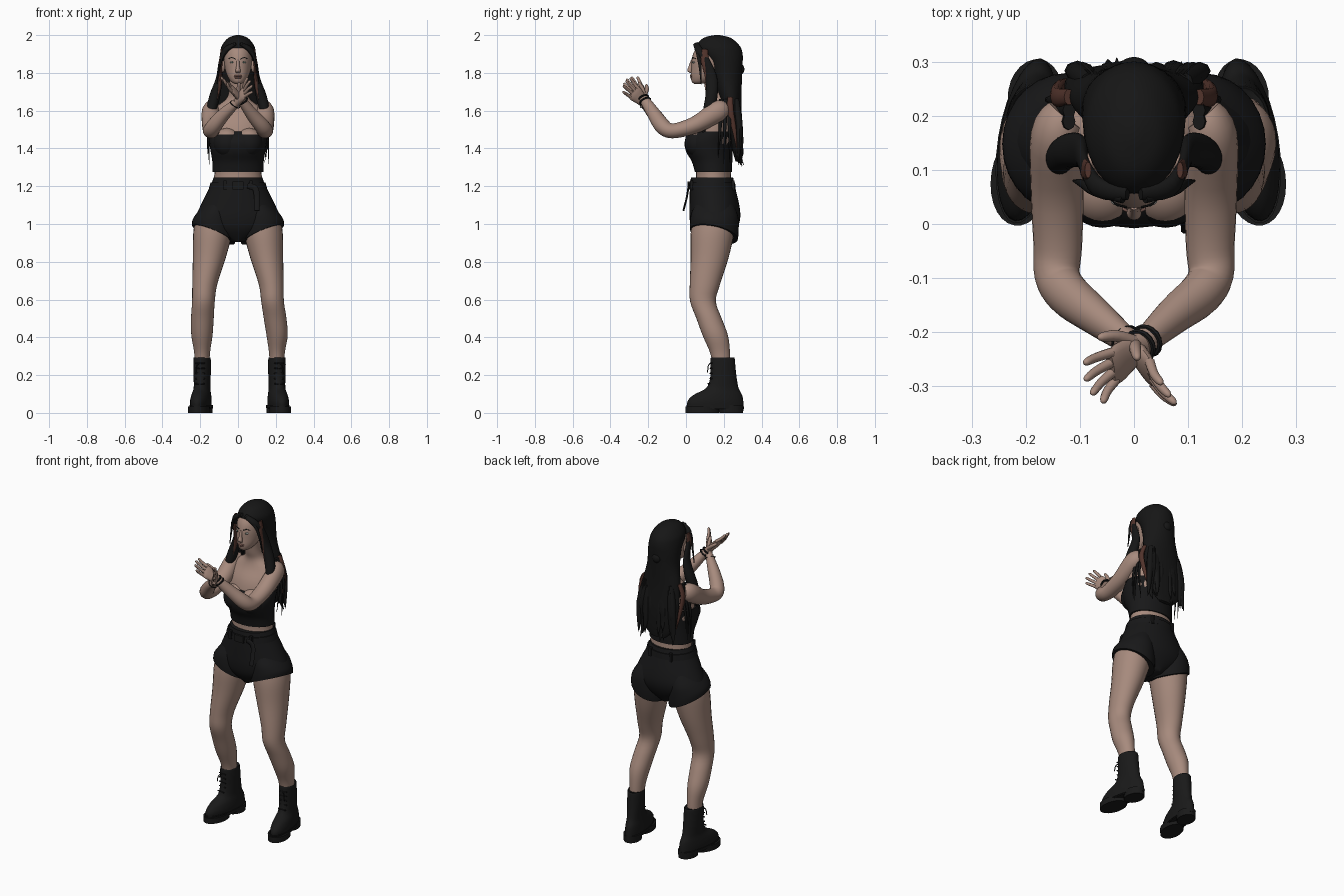
import bpy, bmesh, math, random
from mathutils import Vector

random.seed(4)


def material(name, rgb):
    m = bpy.data.materials.new(name)
    m.diffuse_color = (*rgb, 1)
    return m


SKIN = material("skin", (0.385, 0.255, 0.205))
CLOTH = material("black cloth", (0.009, 0.009, 0.0095))
HAIR = material("black hair", (0.008, 0.008, 0.008))
BROWN = material("brown hair", (0.085, 0.034, 0.025))
LEATHER = material("boot leather", (0.010, 0.010, 0.010))
LIPS = material("lips", (0.27, 0.14, 0.115))
WHITE = material("eye white", (0.45, 0.45, 0.42))
IRIS = material("iris", (0.05, 0.09, 0.07))


def finish(name, bm, mats, angle=50):
    bmesh.ops.recalc_face_normals(bm, faces=bm.faces)
    me = bpy.data.meshes.new(name)
    bm.to_mesh(me)
    bm.free()
    for m in mats:
        me.materials.append(m)
    ob = bpy.data.objects.new(name, me)
    bpy.context.collection.objects.link(ob)
    bpy.ops.object.select_all(action='DESELECT')
    ob.select_set(True)
    bpy.context.view_layer.objects.active = ob
    bpy.ops.object.shade_smooth_by_angle(angle=math.radians(angle))
    return ob


def spline(pts, n):
    """Catmull-Rom through stations of any number of values."""
    out = []
    for i in range(len(pts) - 1):
        a, b, c, d = (pts[max(0, min(len(pts) - 1, i + k))] for k in (-1, 0, 1, 2))
        for j in range(n):
            t = j / n
            out.append([q + .5 * t * (r - p + t * (2*p - 5*q + 4*r - s + t * (3*(q - r) + s - p)))
                        for p, q, r, s in zip(a, b, c, d)])
    return out + [list(pts[-1])]


def loft(name, pts, mat, flat=False, seg=24, n=4, ref=(1, 0, 0), warp=None):
    """Skin elliptical rings (x, y, z, ra, rb); flat keeps the rings horizontal."""
    bm = bmesh.new()
    st = spline(pts, n)
    rings = []
    for i, (x, y, z, ra, rb) in enumerate(st):
        p = Vector((x, y, z))
        t = Vector(st[min(i + 1, len(st) - 1)][:3]) - Vector(st[max(i - 1, 0)][:3])
        t = Vector((0, 0, 1)) if flat else t.normalized()
        u = Vector(ref)
        u = (u - t * u.dot(t)).normalized()
        v = t.cross(u)
        ring = []
        for k in range(seg):
            a = 2 * math.pi * k / seg
            co = p + u * max(ra, .001) * math.cos(a) + v * max(rb, .001) * math.sin(a)
            ring.append(bm.verts.new(warp(co) if warp else co))
        rings.append(ring)
    for a, b in zip(rings, rings[1:]):
        for k in range(seg):
            bm.faces.new((a[k], a[(k + 1) % seg], b[(k + 1) % seg], b[k]))
    bm.faces.new(rings[0])
    bm.faces.new(rings[-1])
    return finish(name, bm, [mat])


def blob(name, c, r, mats, rule=None):
    bm = bmesh.new()
    bmesh.ops.create_uvsphere(bm, u_segments=24, v_segments=16, radius=1)
    for v in bm.verts:
        v.co = Vector(c) + Vector([v.co[i] * r[i] for i in range(3)])
    if rule:
        for f in bm.faces:
            f.material_index = rule(f.calc_center_median())
    return finish(name, bm, mats)


def box(name, c, r, mat):
    bm = bmesh.new()
    bmesh.ops.create_cube(bm, size=2)
    for v in bm.verts:
        v.co = Vector(c) + Vector([v.co[i] * r[i] for i in range(3)])
    return finish(name, bm, [mat], 30)


def ring(name, c, axis, r, thick, mat, count=16):
    """Closed bangle from short tube segments round an axis."""
    q = Vector(axis).to_track_quat('Z', 'Y')
    bm = bmesh.new()
    vs = []
    for i in range(count):
        a = 2 * math.pi * i / count
        vs.append([bm.verts.new(Vector(c) + q @ Vector((
            (r + thick * math.cos(b)) * math.cos(a), (r + thick * math.cos(b)) * math.sin(a),
            thick * math.sin(b)))) for b in [k * math.pi / 3 for k in range(6)]])
    for i in range(count):
        for k in range(6):
            j, m = (i + 1) % count, (k + 1) % 6
            bm.faces.new((vs[i][k], vs[j][k], vs[j][m], vs[i][m]))
    finish(name, bm, [mat])


# torso and cropped top
loft("torso", [(0, .145, 1.18, .135, .1), (0, .145, 1.27, .125, .092), (0, .14, 1.38, .135, .1),
               (0, .145, 1.46, .147, .105), (0, .155, 1.54, .148, .095), (0, .17, 1.61, .125, .07),
               (0, .165, 1.66, .065, .052), (0, .15, 1.71, .047, .048), (0, .14, 1.78, .046, .05)],
     SKIN, True)
loft("crop_top", [(0, .145, 1.275, .135, .098), (0, .138, 1.33, .136, .107), (0, .124, 1.38, .144, .122),
                  (0, .12, 1.43, .153, .128), (0, .13, 1.465, .156, .122), (0, .145, 1.49, .155, .108)],
     CLOTH, True)
for s in (-1, 1):
    blob("bust", (s * .058, .068, 1.43), (.073, .075, .078), [SKIN, CLOTH], lambda c: int(c.z < 1.478))

# head, nose, eyes, lips and ears
loft("head", [(0, .06, 1.741, .015, .015), (0, .077, 1.753, .036, .046), (0, .1, 1.78, .055, .075),
              (0, .125, 1.82, .069, .098), (0, .14, 1.87, .075, .11), (0, .15, 1.92, .073, .103),
              (0, .16, 1.965, .05, .07), (0, .16, 1.985, .01, .01)], SKIN, True, 28)
loft("nose", [(0, .034, 1.868, .007, .008), (0, .026, 1.835, .009, .012),
              (0, .02, 1.812, .014, .013), (0, .03, 1.8, .011, .01)], SKIN, True, 12)
blob("upper_lip", (0, .029, 1.784), (.022, .009, .006), [LIPS])
blob("lower_lip", (0, .031, 1.775), (.019, .009, .006), [LIPS])
for s in (-1, 1):
    blob("eye", (s * .03, .0425, 1.856), (.013, .008, .0055), [WHITE])
    blob("iris", (s * .03, .0365, 1.856), (.005, .004, .005), [IRIS])
    loft("eyebrow", [(s * .014, .031, 1.874, .002, .003), (s * .033, .037, 1.881, .002, .003),
                     (s * .05, .052, 1.875, .001, .002)], HAIR, seg=6, ref=(0, 1, 0))
    blob("ear", (s * .08, .115, 1.835), (.011, .018, .032), [SKIN])

# hair: cap falling down the back, small knot, side locks and loose ends
loft("hair_mass", [(0, .165, 2.0, .01, .014), (0, .165, 1.985, .052, .072), (0, .17, 1.945, .085, .113),
                   (0, .184, 1.905, .094, .115), (0, .208, 1.85, .096, .092), (0, .22, 1.76, .1, .076),
                   (0, .238, 1.65, .122, .055), (0, .262, 1.5, .128, .036), (0, .27, 1.39, .105, .024),
                   (0, .275, 1.33, .05, .012)], HAIR, True, 32)
blob("hair_knot", (0, .285, 1.82), (.03, .024, .03), [HAIR])
for s in (-1, 1):
    loft("side_lock", [(s * .012, .056, 1.955, .008, .012), (s * .066, .068, 1.92, .015, .02),
                       (s * .092, .11, 1.86, .01, .018), (s * .1, .135, 1.77, .017, .03),
                       (s * .122, .135, 1.68, .028, .032), (s * .138, .12, 1.61, .026, .028),
                       (s * .135, .1, 1.53, .012, .015), (s * .13, .09, 1.46, .003, .003)], HAIR)
    loft("face_lock", [(s * .02, .047, 1.95, .008, .009), (s * .074, .062, 1.905, .008, .01),
                       (s * .097, .075, 1.83, .005, .008), (s * .112, .08, 1.74, .002, .002)], HAIR, seg=10)
    loft("brown_lock", [(s * .085, .1, 1.925, .006, .015), (s * .09, .1, 1.87, .009, .022),
                        (s * .094, .12, 1.8, .01, .024), (s * .1, .12, 1.73, .01, .015),
                        (s * .11, .11, 1.66, .002, .003)], BROWN, seg=12)
    loft("rear_brown_lock", [(s * .12, .235, 1.67, .01, .015), (s * .143, .235, 1.6, .012, .018),
                             (s * .137, .255, 1.5, .01, .012), (s * .12, .268, 1.4, .002, .002)],
         BROWN, seg=10)
    for i in range(7):
        x, e = s * random.uniform(.01, .12), random.uniform(1.3, 1.42)
        loft("loose_lock", [(x * .8, .26, 1.66, .014, .02), (x, .282, 1.52, .02, .018),
                            (x * 1.05, random.uniform(.27, .295), e + .07, .014, .01),
                            (x * 1.1, random.uniform(.27, .31), e, .001, .001)], HAIR, seg=8)
    for i in range(3):
        loft("shoulder_strand", [(s * .12, .19 + .02 * i, 1.66, .012, .016),
                                 (s * .155, .18 + .025 * i, 1.5, .007, .008),
                                 (s * random.uniform(.14, .165), .17 + .03 * i, random.uniform(1.31, 1.38),
                                  .001, .001)], HAIR, seg=8)

# shorts, with slanted legs
loft("shorts_hips", [(0, .138, 1.245, .13, .112), (0, .14, 1.2, .147, .119), (0, .15, 1.1, .197, .132),
                     (0, .153, 1.03, .222, .134), (0, .15, .97, .18, .118), (0, .15, .905, .035, .075)],
     CLOTH, True, 32)
for s in (-1, 1):
    def hem(co, s=s):
        k = max(0, min(1, (1.1 - co.z) / .15))
        co.z += k * ((s * co.x - .13) * .42 - (co.y - .15) * .2)
        return co
    loft("shorts_leg", [(s * .105, .15, 1.11, .07, .1), (s * .12, .152, 1.05, .095, .124),
                        (s * .127, .15, .99, .113, .129), (s * .13, .148, .945, .114, .127)],
         CLOTH, True, 28, warp=hem)
    for y in (.028, .25):
        box("belt_loop", (s * .07, y, 1.205), (.008, .008, .026), CLOTH)
loft("belt", [(0, .139, 1.185, .155, .124), (0, .139, 1.22, .145, .121)], CLOTH, True, 32, 1)
box("buckle", (0, .014, 1.203), (.03, .006, .021), LEATHER)
loft("belt_strap", [(.05, .015, 1.203, .005, .014), (.09, .012, 1.19, .005, .016),
                    (.1, .004, 1.14, .005, .015), (.1, -.014, 1.07, .005, .013)],
     CLOTH, seg=8, ref=(0, 1, 0))

# legs and boots
for s, dx in ((-1, -.003), (1, .013)):
    loft("leg", [(s * .125, .15, 1.03, .1, .115), (s * .134, .14, .95, .103, .115),
                 (s * .152, .125, .82, .087, .1), (s * .176, .1, .68, .066, .08),
                 (s * .183, .09, .59, .06, .068), (s * (.19 + dx / 2), .122, .5, .06, .067),
                 (s * (.194 + dx), .155, .41, .056, .067), (s * (.193 + dx), .18, .32, .042, .053),
                 (s * (.193 + dx), .19, .24, .038, .045)], SKIN, True, 28)

    def turn(co, s=s, dx=dx):
        a = s * math.radians(9)
        x, y = co.x, co.y - .19
        return Vector((s * (.194 + dx) + x * math.cos(a) - y * math.sin(a),
                       .19 + x * math.sin(a) + y * math.cos(a), co.z))
    loft("boot", [(0, .158, .02, .05, .15), (0, .155, .06, .053, .15), (0, .168, .095, .049, .13),
                  (0, .192, .13, .043, .088), (0, .198, .18, .044, .072), (0, .196, .24, .046, .067),
                  (0, .194, .29, .045, .064), (0, .194, .288, .04, .056)], LEATHER, True, 28, warp=turn)
    loft("boot_sole", [(0, .085, 0, .056, .089), (0, .085, .035, .057, .09)], LEATHER, True, 28, 1, warp=turn)
    loft("boot_heel", [(0, .24, 0, .048, .064), (0, .24, .042, .05, .066)], LEATHER, True, 24, 1, warp=turn)
    loft("boot_welt", [(0, .152, .025, .054, .152), (0, .152, .042, .055, .153)],
         LEATHER, True, 28, 1, warp=turn)
    for i in range(5):
        p = [turn(Vector((x, .132 - .012 * (i == 0), .155 + .027 * i))) for x in (-.024, .024)]
        loft("boot_lace", [(*v, .004, .004) for v in p], CLOTH, seg=6, n=1, ref=(0, 0, 1))
    p = [turn(Vector(v)) for v in ((0, .13, .265), (s * .015, .115, .25), (s * .02, .11, .215))]
    loft("lace_end", [(*v, .003, .003) for v in p], CLOTH, seg=6, n=3)

# arms with crossed wrists, hands and fingers
for s, wrist, tip, up in ((1, Vector((.012, -.225, 1.665)), Vector((-.085, -.3, 1.77)), (-.1, .9, .5)),
                          (-1, Vector((-.005, -.222, 1.645)), Vector((.075, -.335, 1.755)), (-.1, .6, .7))):
    loft("arm", [(s * .125, .2, 1.605, .04, .045), (s * .143, .165, 1.595, .048, .056),
                 (s * .142, .06, 1.53, .049, .046), (s * .141, -.04, 1.497, .045, .04),
                 (s * .142, -.095, 1.497, .042, .04), (s * .122, -.13, 1.525, .04, .042),
                 (s * .075, -.168, 1.58, .034, .036), (*wrist, .021, .025)], SKIN)
    d = (tip - wrist).normalized()
    u = Vector(up)
    u = (u - d * u.dot(d)).normalized()
    nrm = d.cross(u)
    loft("palm", [(*(wrist - d * .01), .025, .02), (*(wrist + d * .03), .033, .017),
                  (*(wrist + d * .07), .041, .014), (*(wrist + d * .092), .036, .009)],
         SKIN, seg=16, ref=u)
    for i in range(4):
        o = (i - 1.5) * .02
        a = wrist + d * .083 + u * o
        g = (d + u * o * 6 + nrm * .12 * (i - 1)).normalized()
        ln = (.062, .08, .083, .073)[i]
        loft("finger", [(*a, .0095, .0095), (*(a + g * ln * .5), .0085, .0085),
                        (*(a + g * ln * .9 - nrm * .006), .007, .007),
                        (*(a + g * ln - nrm * .008), .002, .002)], SKIN, seg=10, n=3, ref=u)
    b = wrist + d * .02 + u * .02
    loft("thumb", [(*b, .013, .013), (*(b + d * .03 + u * .025 + nrm * .012), .011, .011),
                   (*(b + d * .06 + u * .036 + nrm * .022), .008, .008),
                   (*(b + d * .068 + u * .038 + nrm * .024), .002, .002)], SKIN, seg=10, n=3, ref=nrm)
    if s > 0:
        for k in range(2):
            ring("bracelet", wrist + Vector((.012, .009, -.014)) * k, (-.5, -.38, .75), .028, .005, CLOTH)
    else:
        ring("thin_bracelet", wrist + Vector((-.01, .006, -.012)), (.5, -.38, .75), .029, .0025, CLOTH)
